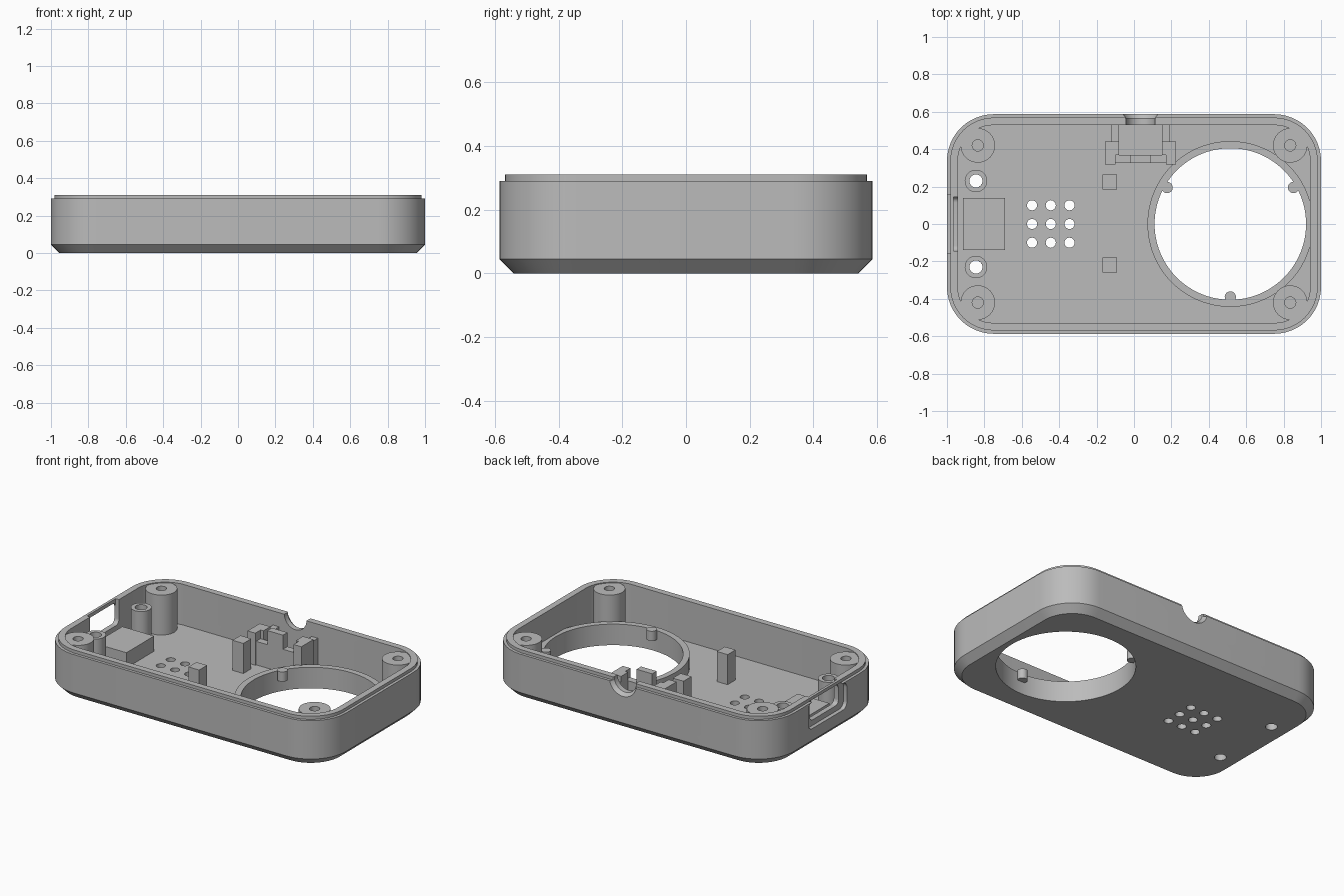
import bpy, bmesh, math
from mathutils import Matrix

cube = bpy.data.objects.get("Cube")
if cube:
    bpy.data.objects.remove(cube, do_unlink=True)

grey = bpy.data.materials.new("plain grey plastic")
grey.use_nodes = True
COLOR = (0.5, 0.5, 0.5, 1)
grey.diffuse_color = COLOR
grey.node_tree.nodes["Principled BSDF"].inputs["Base Color"].default_value = COLOR

FLOOR, RIM, LIP = 0.05, 0.29, 0.31


def finish(name, bm):
    bmesh.ops.recalc_face_normals(bm, faces=bm.faces)
    mesh = bpy.data.meshes.new(name)
    bm.to_mesh(mesh)
    bm.free()
    mesh.materials.append(grey)
    obj = bpy.data.objects.new(name, mesh)
    bpy.context.collection.objects.link(obj)
    return obj


def select(obj):
    bpy.ops.object.select_all(action='DESELECT')
    obj.select_set(True)
    bpy.context.view_layer.objects.active = obj


def smooth(obj):
    select(obj)
    bpy.ops.object.shade_smooth_by_angle(angle=math.radians(30))


def box(name, x0, x1, y0, y1, z0, z1):
    bm = bmesh.new()
    bmesh.ops.create_cube(bm, size=1)
    for v in bm.verts:
        v.co.x = x1 if v.co.x > 0 else x0
        v.co.y = y1 if v.co.y > 0 else y0
        v.co.z = z1 if v.co.z > 0 else z0
    return finish(name, bm)


def loft(name, rings, closed=False):
    """Skin a stack of point rings; cap the ends or close into a loop."""
    bm = bmesh.new()
    loops = [[bm.verts.new(p) for p in ring] for ring in rings]
    pairs = list(zip(loops, loops[1:]))
    if closed:
        pairs.append((loops[-1], loops[0]))
    for a, b in pairs:
        n = len(a)
        for i in range(n):
            j = (i + 1) % n
            bm.faces.new((a[i], a[j], b[j], b[i]))
    if not closed:
        bm.faces.new(loops[0])
        bm.faces.new(loops[-1])
    return finish(name, bm)


def circle(x, y, z, r, n):
    return [(x + r * math.cos(math.tau * i / n), y + r * math.sin(math.tau * i / n), z)
            for i in range(n)]


def rod(name, x, y, r, z0, z1, n=32):
    return loft(name, [circle(x, y, z, r, n) for z in (z0, z1)])


def tube(name, x, y, r_out, r_in, z0, z1, n=40):
    section = ((r_in, z0), (r_out, z0), (r_out, z1), (r_in, z1))
    return loft(name, [circle(x, y, z, r, n) for r, z in section], closed=True)


def outline(inset, z, half_x=1.0, half_y=0.587, radius=0.25, steps=12):
    """Rounded rectangle, moved inward by an inset."""
    pts = []
    for corner, (sx, sy) in enumerate(((1, 1), (-1, 1), (-1, -1), (1, -1))):
        for i in range(steps + 1):
            a = math.pi / 2 * (corner + i / steps)
            pts.append((sx * (half_x - radius) + (radius - inset) * math.cos(a),
                        sy * (half_y - radius) + (radius - inset) * math.sin(a), z))
    return pts


def cut(target, cutters):
    for cutter in cutters:
        mod = target.modifiers.new("cut", 'BOOLEAN')
        mod.operation, mod.solver, mod.object = 'DIFFERENCE', 'EXACT', cutter
        cutter.hide_render = True
        select(target)
        bpy.ops.object.modifier_apply(modifier=mod.name)
        bpy.data.objects.remove(cutter, do_unlink=True)


# Tray with chamfered base, walls and stepped lip
profile = ((0.045, 0), (0, 0.045), (0, RIM), (0.018, RIM), (0.018, LIP), (0.058, LIP), (0.058, FLOOR))
shell = loft("case_shell", [outline(i, z) for i, z in profile])

# Openings in the floor
HOLE_X, HOLE_R = 0.515, 0.405
cutters = [rod("large_hole", HOLE_X, 0, HOLE_R, -0.1, 0.1, 96)]
for x in (-0.545, -0.445, -0.345):
    for y in (-0.1, 0, 0.1):
        cutters.append(rod("speaker_hole", x, y, 0.027, -0.1, 0.1, 24))
for y in (-0.23, 0.23):
    cutters.append(rod("screw_hole", -0.845, y, 0.035, -0.1, 0.1, 24))

# Round cable notch with a flared mouth in the back wall
turn = Matrix.Translation((0.035, 0, LIP)) @ Matrix.Rotation(-math.pi / 2, 4, 'X')
notch = loft("cable_notch", [circle(0, 0, d, r, 40) for d, r in
                             ((0.5, 0.078), (0.563, 0.078), (0.59, 0.098), (0.62, 0.098))])
notch.data.transform(turn)
cutters.append(notch)


# Socket window in the side wall: rounded recess, opening and thinned lip
def slot(name, x0, x1, half, z0, z1, r):
    rings = []
    for x in (x0, x1):
        rect = outline(0, x, half, (z1 - z0) / 2, r, 6)
        rings.append([(d, u, v + (z0 + z1) / 2) for u, v, d in rect])
    return loft(name, rings)


cutters += [slot("socket_recess", -1.1, -0.975, 0.195, 0.12, RIM, 0.04),
            slot("socket_opening", -1.1, -0.9, 0.145, 0.155, RIM - 0.003, 0.03),
            box("lip_relief", -0.965, -0.9, -0.145, 0.145, 0.25, 0.4)]
cut(shell, cutters)
smooth(shell)

# Corner screw bosses
for sx, side in ((-1, "right"), (1, "left")):
    for sy, end in ((-1, "front"), (1, "back")):
        smooth(tube(f"{end}_{side}_boss", sx * 0.835, sy * 0.42, 0.092, 0.03, FLOOR - 0.01, 0.305))

# Hollow standoffs beside the socket
for y, end in ((-0.23, "front"), (0.23, "back")):
    smooth(tube(f"{end}_standoff", -0.845, y, 0.06, 0.035, FLOOR - 0.002, 0.255))

# Collar around the large hole with three locating pins
smooth(tube("hole_collar", HOLE_X, 0, 0.443, HOLE_R, FLOOR - 0.002, 0.134, 96))
for i, deg in enumerate((30, 150, 270)):
    a = math.radians(deg)
    smooth(rod(f"locating_pin_{i + 1}", HOLE_X + 0.39 * math.cos(a), 0.39 * math.sin(a),
               0.03, 0.08, 0.142, 24))

# Socket support block and square posts
box("support_block", -0.915, -0.69, -0.14, 0.14, FLOOR - 0.01, 0.147)
for y, end in ((-0.22, "front"), (0.225, "back")):
    box(f"{end}_post", -0.168, -0.092, y - 0.04, y + 0.04, FLOOR - 0.01, 0.242)

# Connector holder behind the notch, mirrored about the notch centre
MID = 0.035
for s, side in ((-1, "right"), (1, "left")):
    for part, a, b, y0, y1, top in (("rail", 0.115, 0.158, 0.44, 0.535, 0.22),
                                    ("shoulder", 0.115, 0.19, 0.37, 0.44, 0.255),
                                    ("jaw", 0.135, 0.19, 0.317, 0.37, 0.255)):
        x0, x1 = sorted((MID + s * a, MID + s * b))
        box(f"holder_{side}_{part}", x0, x1, y0, y1, FLOOR - 0.01, top)
box("holder_bar", MID - 0.135, MID + 0.135, 0.325, 0.37, FLOOR - 0.01, 0.2)
box("holder_tab", MID - 0.055, MID + 0.055, 0.325, 0.37, 0.19, 0.29)
